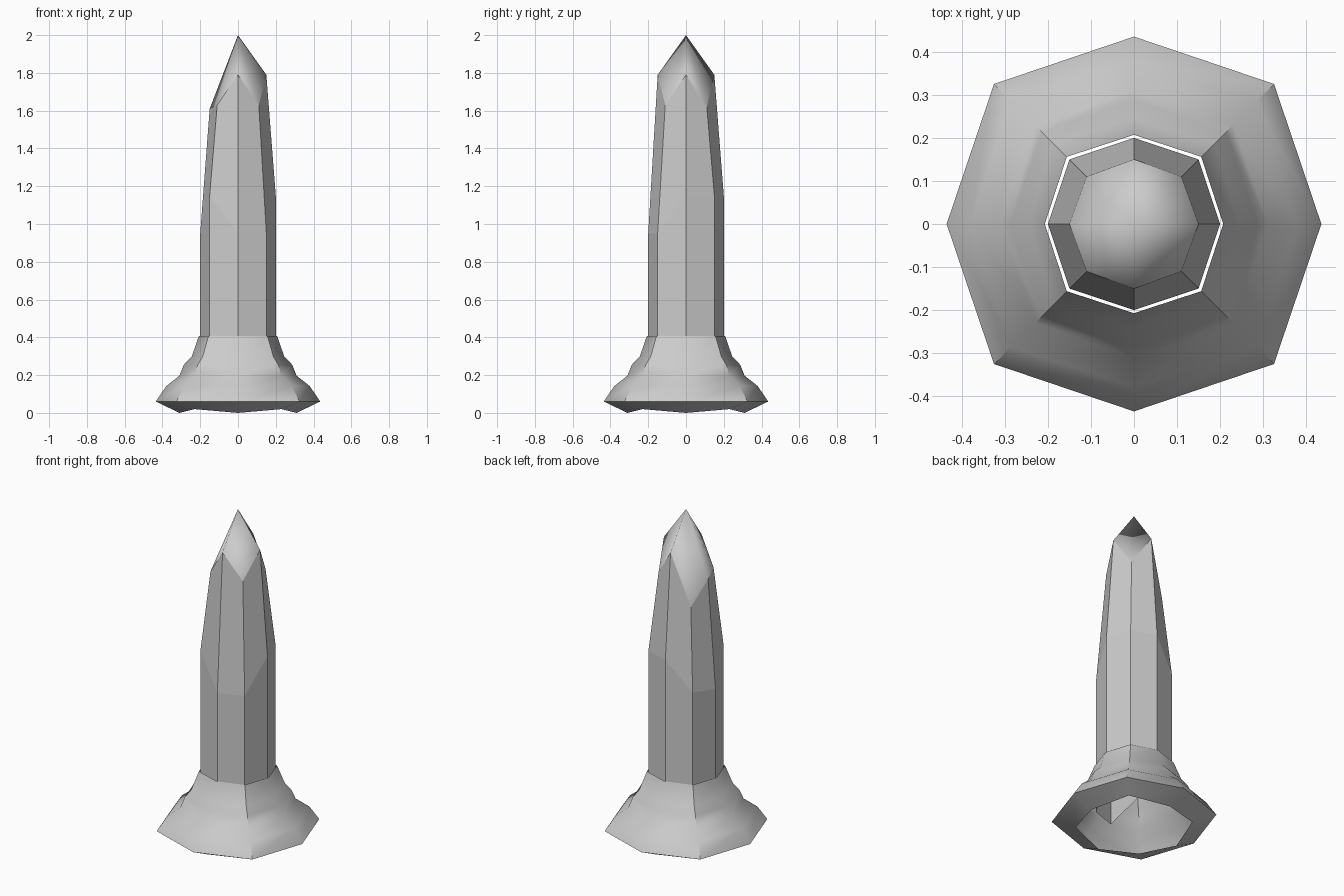
import bpy, math

if "Cube" in bpy.data.objects:
    bpy.data.objects.remove(bpy.data.objects["Cube"])

# Octagon order: right, back-right, back, back-left, left, front-left, front, front-right
DIRS = [(1, 0), (1, 1), (0, 1), (-1, 1), (-1, 0), (-1, -1), (0, -1), (1, -1)]


def ring(cardinal, diagonal, heights):
    """Eight points: cardinal reach, diagonal x/y offset, per-corner heights."""
    pts = []
    for (dx, dy), z in zip(DIRS, heights):
        s = diagonal if dx and dy else cardinal
        pts.append((dx * s, dy * s, z))
    return pts


def loft(name, rings, tip=None):
    """Skin consecutive rings with quads, optionally closing to a tip."""
    verts = [p for r in rings for p in r]
    faces = []
    for k in range(len(rings) - 1):
        for i in range(8):
            j = (i + 1) % 8
            faces.append((k * 8 + i, k * 8 + j, k * 8 + 8 + j, k * 8 + 8 + i))
    if tip:
        last = len(verts) - 8
        verts.append(tip)
        faces += [(last + i, last + (i + 1) % 8, len(verts) - 1) for i in range(8)]
    mesh = bpy.data.meshes.new(name)
    mesh.from_pydata(verts, [], faces)
    mesh.update()
    obj = bpy.data.objects.new(name, mesh)
    bpy.context.collection.objects.link(obj)
    return obj


# Crystal shaft: uneven bottom, bend and top rows, tapering to a point
bottom = [0.31, 0.31, 0.31, 0.31, 0.31, 0.31, 0.11, 0.11]
bend = [1.15, 1.15, 1.15, 0.97, 0.95, 1.15, 0.95, 0.95]
top = [1.79, 1.62, 1.79, 1.47, 1.61, 1.63, 1.79, 1.63]
crystal = loft("crystal_shaft",
               [ring(0.20, 0.15, bottom), ring(0.20, 0.15, bend), ring(0.15, 0.11, top)],
               tip=(0, 0, 2.0))

# Smooth point above flat shaft facets
for p in crystal.data.polygons:
    p.use_smooth = len(p.vertices) == 3
for e in crystal.data.edges:
    e.use_edge_sharp = 24 not in e.vertices

# Flared, stepped base collar, open below and around the shaft
foot = [0.0, 0.02] * 4
profile = [(0.435, 0.325, 0.06), (0.38, 0.285, 0.142), (0.31, 0.23, 0.197),
           (0.287, 0.213, 0.255), (0.245, 0.187, 0.298), (0.207, 0.156, 0.408)]
base = loft("base_collar",
            [ring(0.31, 0.23, foot)] + [ring(c, d, [z] * 8) for c, d, z in profile])
bpy.context.view_layer.objects.active = base
base.select_set(True)
bpy.ops.object.shade_smooth_by_angle(angle=math.radians(40))
